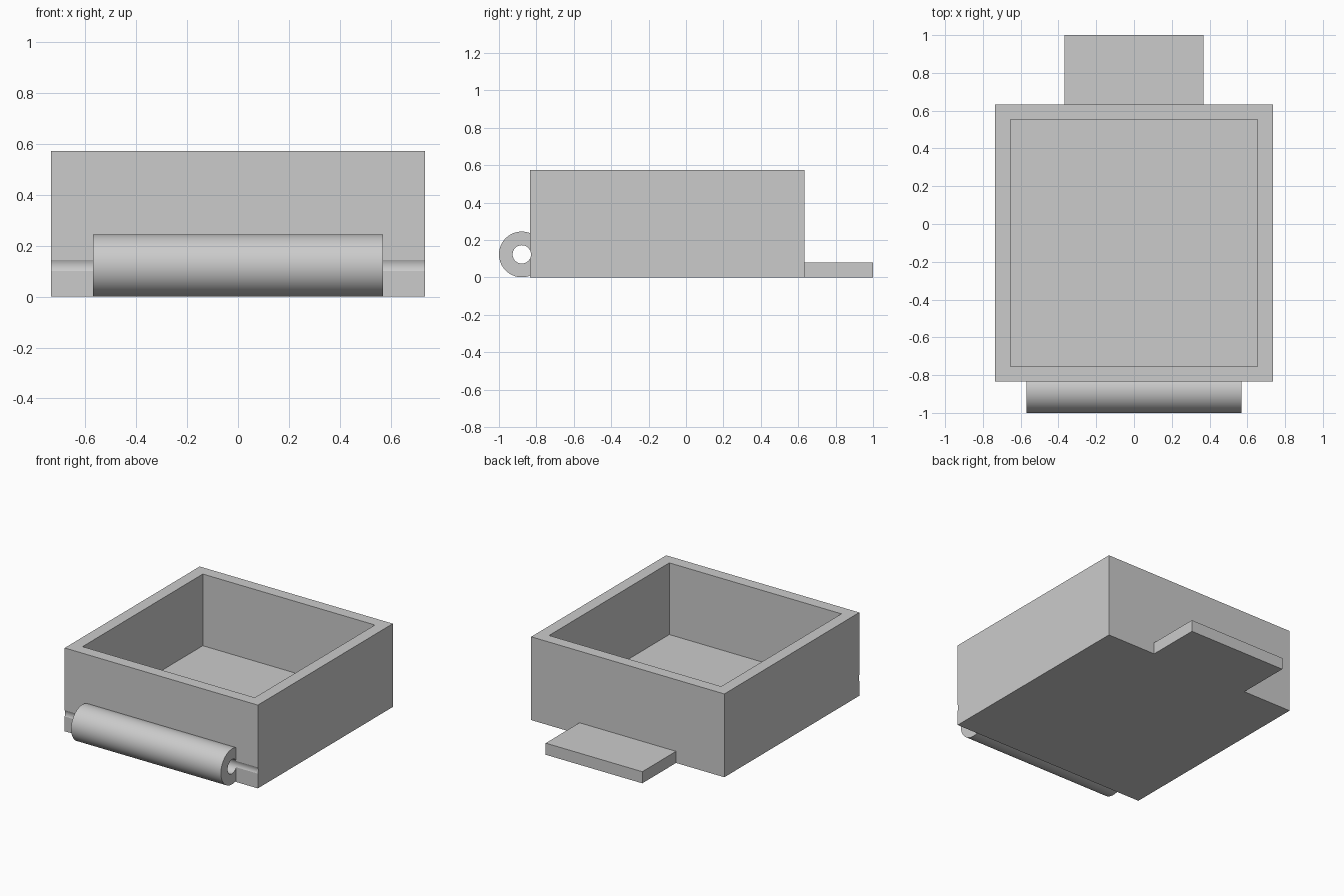
import bpy, math

if "Cube" in bpy.data.objects:
    bpy.data.objects.remove(bpy.data.objects["Cube"], do_unlink=True)

# Single grey material
grey = bpy.data.materials.new("light grey")
grey.use_nodes = True
colour = (0.6, 0.6, 0.6, 1)
grey.diffuse_color = colour
grey.node_tree.nodes["Principled BSDF"].inputs["Base Color"].default_value = colour

WIDTH, FRONT, BACK, HEIGHT = 1.47, -0.834, 0.633, 0.573
WALL = 0.08
PIN_Y, PIN_Z = -0.878, 0.123


def box(name, width, y0, y1, z0, z1):
    """Box centred on x, spanning the given y and z ranges."""
    bpy.ops.mesh.primitive_cube_add(size=1, location=(0, (y0 + y1) / 2, (z0 + z1) / 2))
    obj = bpy.context.object
    obj.name = name
    obj.scale = (width, y1 - y0, z1 - z0)
    bpy.ops.object.transform_apply(location=False, rotation=False, scale=True)
    obj.data.materials.append(grey)
    return obj


def rod(name, radius, length):
    """Cylinder lying along x on the hinge axis."""
    bpy.ops.mesh.primitive_cylinder_add(vertices=64, radius=radius, depth=length,
                                        location=(0, PIN_Y, PIN_Z),
                                        rotation=(0, math.pi / 2, 0))
    obj = bpy.context.object
    obj.name = name
    obj.data.materials.append(grey)
    return obj


def cut(obj, cutter):
    """Subtract the cutter from the object."""
    mod = obj.modifiers.new("cut", "BOOLEAN")
    mod.operation = "DIFFERENCE"
    mod.solver = "EXACT"
    mod.object = cutter
    bpy.context.view_layer.objects.active = obj
    bpy.ops.object.modifier_apply(modifier=mod.name)


# Open tray, tab at the back and hinge barrel at the front
tray = box("tray", WIDTH, FRONT, BACK, 0, HEIGHT)
tab = box("back_tab", 0.735, BACK, 1, 0, WALL)
barrel = rod("hinge_barrel", 0.122, 1.14)

# Hollow the tray, then bore the pin hole through barrel and tray front
cavity = box("cavity_cutter", WIDTH - 2 * WALL, FRONT + WALL, BACK - WALL, WALL, HEIGHT + 0.2)
pin = rod("pin_cutter", 0.049, 2)
cut(tray, cavity)
cut(tray, pin)
cut(barrel, pin)

for helper in (cavity, pin):
    bpy.data.objects.remove(helper, do_unlink=True)

# Smooth curved surfaces, keep the corners crisp
for obj in (tray, barrel):
    bpy.ops.object.select_all(action="DESELECT")
    obj.select_set(True)
    bpy.context.view_layer.objects.active = obj
    bpy.ops.object.shade_smooth_by_angle(angle=math.radians(20))
